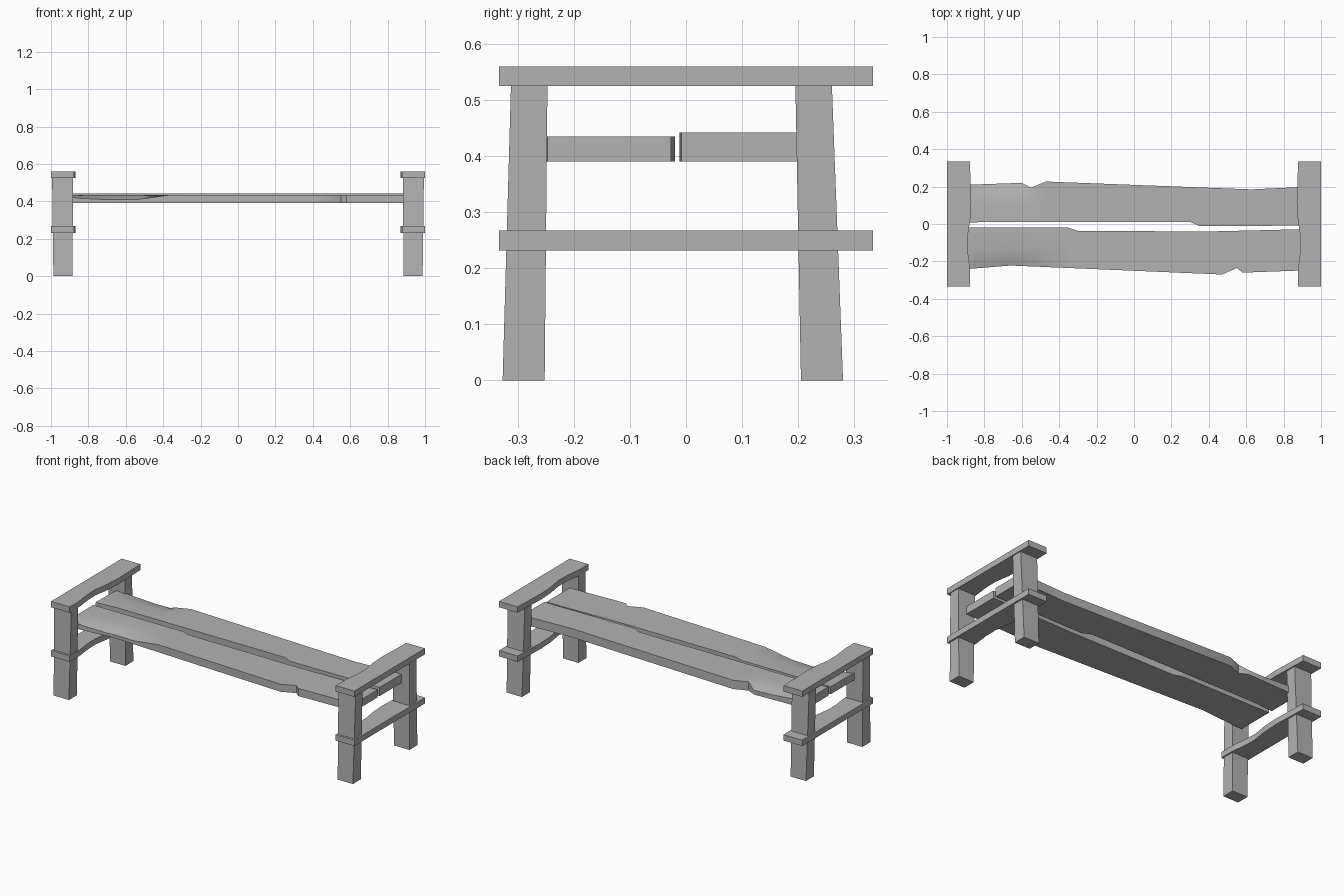
import bpy
import bmesh
import math

cube = bpy.data.objects.get("Cube")
if cube:
    bpy.data.objects.remove(cube, do_unlink=True)

wood = bpy.data.materials.new("grey_wood")
wood.use_nodes = True
GREY = (0.45, 0.45, 0.45, 1)
wood.diffuse_color = GREY
wood.node_tree.nodes["Principled BSDF"].inputs["Base Color"].default_value = GREY


def loft(name, rings, smooth=False):
    """Skin a row of equal closed rings and cap both ends."""
    bm = bmesh.new()
    rows = [[bm.verts.new(p) for p in ring] for ring in rings]
    for a, b in zip(rows, rows[1:]):
        for i in range(len(a)):
            j = (i + 1) % len(a)
            bm.faces.new((a[i], a[j], b[j], b[i]))
    bm.faces.new(rows[0])
    bm.faces.new(rows[-1])
    bmesh.ops.recalc_face_normals(bm, faces=bm.faces)
    mesh = bpy.data.meshes.new(name)
    bm.to_mesh(mesh)
    bm.free()
    mesh.materials.append(wood)
    obj = bpy.data.objects.new(name, mesh)
    bpy.context.collection.objects.link(obj)
    if smooth:
        bpy.ops.object.select_all(action='DESELECT')
        obj.select_set(True)
        bpy.context.view_layer.objects.active = obj
        bpy.ops.object.shade_smooth_by_angle(angle=math.radians(30))
    return obj


def at(path, x):
    """Linear reading of an edge outline given as (x, value) points."""
    for (x0, v0), (x1, v1) in zip(path, path[1:]):
        if x <= x1:
            return v0 + (v1 - v0) * (x - x0) / (x1 - x0)
    return path[-1][1]


def plank(name, outer, inner, wear, top):
    """Rough-edged board with a worn hollow along its outer top edge."""
    xs = sorted({p[0] for path in (outer, inner, wear) for p in path})
    rings = []
    for x in xs:
        o, i, w = at(outer, x), at(inner, x), at(wear, x)
        ring = [(x, o, 0.39), (x, o, top - w)]
        for t, k in ((0.15, 0.6), (0.3, 0.25), (0.5, 0)):
            ring.append((x, o + (i - o) * t, top - w * k))
        ring += [(x, i, top), (x, i, 0.39)]
        rings.append(ring)
    loft(name, rings, smooth=True)


# Seat boards
plank("front_seat_plank",
      [(-0.94, -0.243), (-0.88, -0.24), (-0.66, -0.222), (0.47, -0.27),
       (0.55, -0.235), (0.58, -0.26), (0.94, -0.247)],
      [(-0.94, -0.02), (-0.35, -0.02), (-0.3, -0.037), (0.4, -0.04), (0.94, -0.027)],
      [(-0.94, 0.005), (-0.85, 0.018), (-0.7, 0.026), (-0.53, 0.024),
       (-0.36, 0), (0.94, 0)], 0.435)
plank("back_seat_plank",
      [(-0.94, 0.207), (-0.88, 0.21), (-0.6, 0.22), (-0.55, 0.195),
       (-0.47, 0.227), (0.63, 0.185), (0.94, 0.2)],
      [(-0.94, 0.002), (-0.8, 0.012), (0.3, 0.012), (0.35, -0.012), (0.94, -0.008)],
      [(-0.94, 0.005), (-0.85, 0.015), (-0.7, 0.025), (-0.6, 0.026),
       (-0.55, 0), (0.94, 0)], 0.442)

# Inner edge of the rails, worn narrower near the middle
rail_edge = [(-0.333, 0.877), (-0.24, 0.877), (-0.15, 0.888), (-0.07, 0.89),
             (0.02, 0.876), (0.12, 0.87), (0.22, 0.874), (0.333, 0.877)]

# Splayed, tapered legs: (y low, y high) at the floor and at the top
legs = {"front": ((-0.327, -0.252), (-0.312, -0.247)),
        "back": ((0.205, 0.28), (0.195, 0.26))}

for side, s in (("left", 1), ("right", -1)):
    for part, z in (("armrest", 0.525), ("lower_rail", 0.232)):
        loft(f"{side}_{part}",
             [[(s * x, y, z), (s * x, y, z + 0.035), (s, y, z + 0.035), (s, y, z)]
              for y, x in rail_edge])
    for place, (foot, head) in legs.items():
        loft(f"{side}_{place}_leg",
             [[(s * xi, lo, z), (s * xo, lo, z), (s * xo, hi, z), (s * xi, hi, z)]
              for (lo, hi), z, xi, xo in ((foot, 0, 0.886, 0.987),
                                          (head, 0.53, 0.881, 0.994))])
